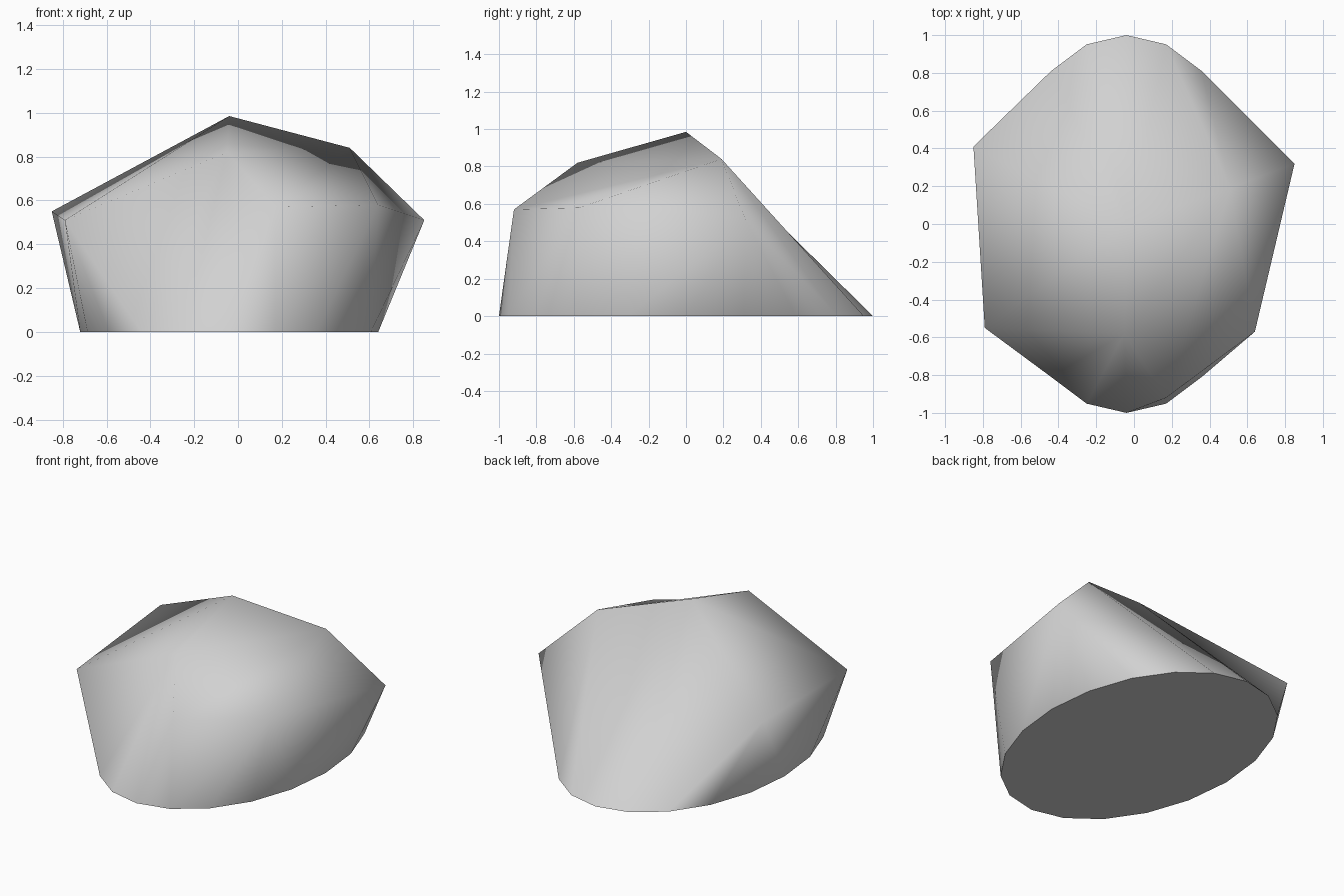
import bpy, bmesh
from math import cos, sin, tau

cube = bpy.data.objects.get("Cube")
if cube:
    bpy.data.objects.remove(cube, do_unlink=True)

# Stone colour
stone = bpy.data.materials.new("stone_grey")
stone.use_nodes = True
grey = (0.64, 0.64, 0.64, 1)
stone.diffuse_color = grey
bsdf = next(n for n in stone.node_tree.nodes if n.type == 'BSDF_PRINCIPLED')
bsdf.inputs["Base Color"].default_value = grey

bm = bmesh.new()

# Oval footprint
SIDES = 20
base = [bm.verts.new((-0.04 + 0.68 * cos(tau * k / SIDES), sin(tau * k / SIDES), 0))
        for k in range(SIDES)]
bottom = bm.faces.new(base[::-1])

# Chiselled corners of the boulder
corners = {
    "back_right": (-0.85, 0.41, 0.55),
    "front_right": (-0.79, -0.55, 0.51),
    "brow": (-0.05, -0.58, 0.82),
    "front": (0.17, -0.92, 0.57),
    "front_left": (0.64, -0.57, 0.58),
    "left": (0.85, 0.32, 0.51),
    "shoulder": (0.51, 0.19, 0.84),
    "peak": (-0.04, 0.0, 0.985),
}
v = {name: bm.verts.new(co) for name, co in corners.items()}

# Sides: each corner fans down to a run of the footprint, then joins the next corner
fans = [("back_right", 7, 10), ("front_right", 10, 13), ("brow", 13, 15),
        ("front", 15, 16), ("front_left", 16, 19), ("left", 19, 23),
        ("shoulder", 23, 24), ("peak", 24, 27)]
for i, (name, start, end) in enumerate(fans):
    following = fans[(i + 1) % len(fans)][0]
    for k in range(start, end):
        bm.faces.new((v[name], base[k % SIDES], base[(k + 1) % SIDES]))
    bm.faces.new((v[name], base[end % SIDES], v[following]))

# Top facets
for names in [("back_right", "front_right", "peak"), ("front_right", "brow", "peak"),
              ("front", "shoulder", "brow"), ("front", "front_left", "shoulder"),
              ("brow", "shoulder", "peak"), ("front_left", "left", "shoulder")]:
    bm.faces.new([v[n] for n in names])

# Smooth body with a crisp flat underside
bmesh.ops.recalc_face_normals(bm, faces=bm.faces[:])
for face in bm.faces:
    face.smooth = face is not bottom
for edge in bottom.edges:
    edge.smooth = False

mesh = bpy.data.meshes.new("boulder")
bm.to_mesh(mesh)
bm.free()
mesh.materials.append(stone)
bpy.context.collection.objects.link(bpy.data.objects.new("boulder", mesh))
